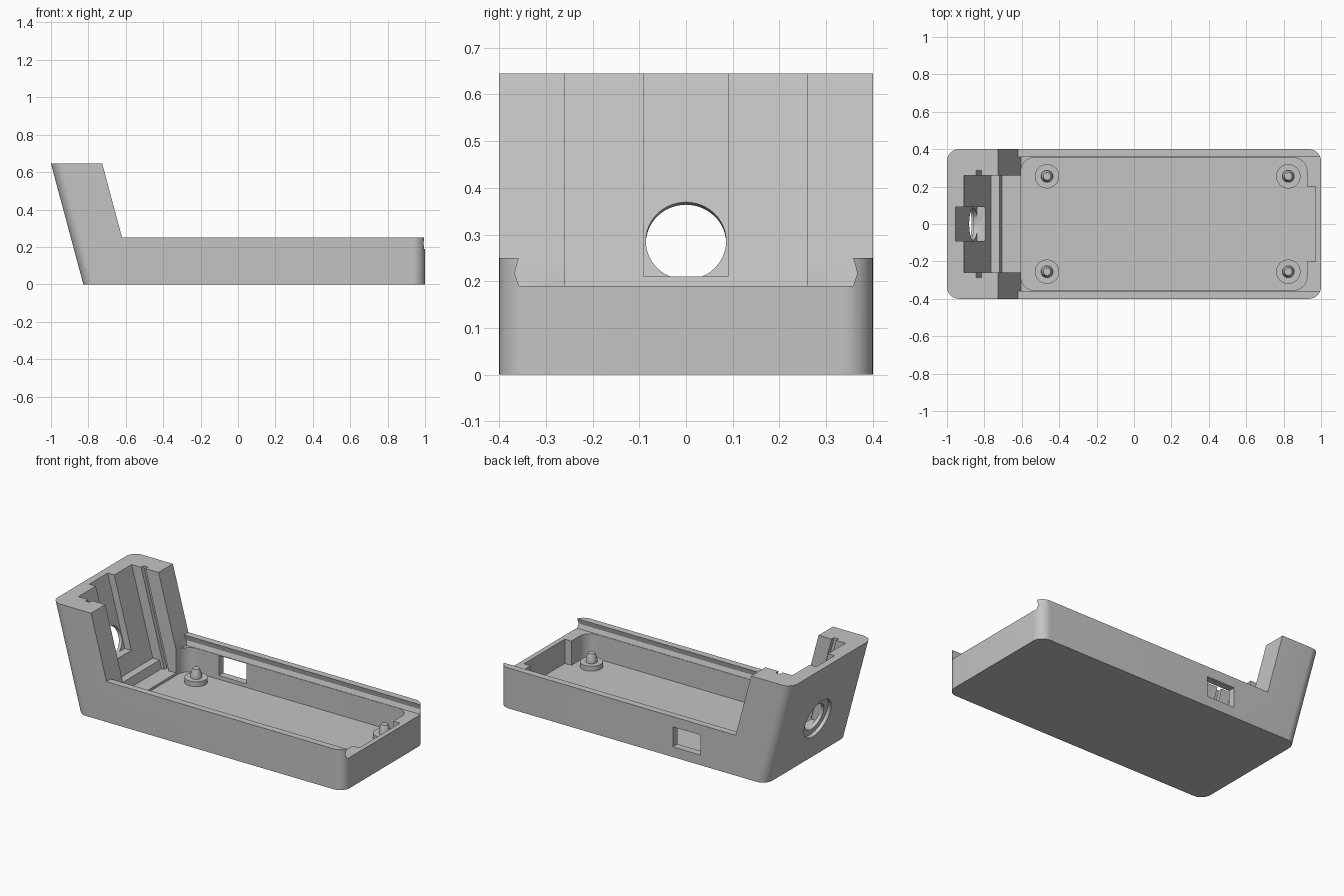
import bpy, bmesh, math
from mathutils import Matrix, Vector

if "Cube" in bpy.data.objects:
    bpy.data.objects.remove(bpy.data.objects["Cube"])

SH = math.tan(math.radians(15))      # backward lean of the tower

grey = bpy.data.materials.new("plain grey")
grey.diffuse_color = (0.55, 0.55, 0.55, 1)
grey.use_nodes = True
grey.node_tree.nodes["Principled BSDF"].inputs["Base Color"].default_value = grey.diffuse_color


def loft(name, a, b):
    """Solid between two matching closed loops of 3D points."""
    bm = bmesh.new()
    va, vb = [bm.verts.new(p) for p in a], [bm.verts.new(p) for p in b]
    bm.faces.new(va)
    bm.faces.new(vb)
    n = len(va)
    for i in range(n):
        bm.faces.new((va[i], va[(i + 1) % n], vb[(i + 1) % n], vb[i]))
    bmesh.ops.recalc_face_normals(bm, faces=bm.faces)
    me = bpy.data.meshes.new(name)
    bm.to_mesh(me)
    bm.free()
    ob = bpy.data.objects.new(name, me)
    bpy.context.collection.objects.link(ob)
    me.materials.append(grey)
    return ob


def xz_prism(name, pts, y0, y1):
    return loft(name, [(x, y0, z) for x, z in pts], [(x, y1, z) for x, z in pts])


def lean(x, z, ref):
    """x on a leaning plane which passes through (x, ref)."""
    return x - SH * (z - ref)


def rounded(x0, x1, y, r, seg=10):
    pts = []
    for cx, cy, a0 in ((x1 - r, y - r, 0), (x0 + r, y - r, 90), (x0 + r, r - y, 180), (x1 - r, r - y, 270)):
        for i in range(seg + 1):
            a = math.radians(a0 + 90 * i / seg)
            pts.append((cx + r * math.cos(a), cy + r * math.sin(a)))
    return pts


def cut(target, cutter):
    m = target.modifiers.new("cut", 'BOOLEAN')
    m.operation, m.solver, m.object = 'DIFFERENCE', 'EXACT', cutter
    bpy.context.view_layer.objects.active = target
    bpy.ops.object.modifier_apply(modifier=m.name)
    bpy.data.objects.remove(cutter)


# Outer shell: rounded outline, left end leaning backwards
H = 0.645
outline = rounded(-0.827, 1.0, 0.4, 0.065)
body = loft("case_body", [(x, y, 0) for x, y in outline],
            [(lean(x, H, 0) if x < 0 else x, y, H) for x, y in outline])

# Space above the tray, leaving the tower standing
cut(body, xz_prism("above_tray", [(-0.62, 0.25), (lean(-0.62, 0.8, 0.25), 0.8), (1.2, 0.8), (1.2, 0.25)], -0.6, 0.6))

# Tray cavity and the thinner end wall
hole = rounded(-0.605, 0.925, 0.355, 0.075)
cut(body, loft("cavity", [(x, y, 0.04) for x, y in hole], [(x, y, 0.22) for x, y in hole]))
cut(body, xz_prism("end_pocket", [(0.8, 0.04), (0.97, 0.04), (0.97, 0.22), (0.8, 0.22)], -0.2, 0.2))

# Sliding lid track with V grooves, open at the right end
track = [(-0.358, 0.19), (0.358, 0.19), (0.367, 0.217), (0.358, 0.25), (0.345, 0.3),
         (-0.345, 0.3), (-0.358, 0.25), (-0.367, 0.217)]
cut(body, loft("lid_track", [(lean(-0.62, z, 0.25), y, z) for y, z in track], [(1.2, y, z) for y, z in track]))

# Tower slot with stepped floor, open towards the tray
T = 0.75
cut(body, xz_prism("tower_slot", [(lean(-0.91, T, H), T), (lean(-0.91, 0.105, H), 0.105), (-0.718, 0.105),
                                  (-0.705, 0.055), (-0.55, 0.055), (-0.55, T)], -0.26, 0.26))

# Board guide grooves in the tower sides
cut(body, xz_prism("board_guides", [(lean(x, z, H), z) for x, z in
                                    ((-0.845, 0.055), (-0.815, 0.055), (-0.815, T), (-0.845, T))], -0.285, 0.285))

# Recess in the middle of the tower back wall
cut(body, xz_prism("back_recess", [(lean(x, z, H), z) for x, z in
                                   ((-0.955, 0.21), (-0.86, 0.21), (-0.86, T), (-0.955, T))], -0.09, 0.09))

# Round opening through the back wall, with a wider outer step
centre = Vector((lean(-0.827, 0.275, 0), 0, 0.275))
axis = Vector((math.cos(math.radians(15)), 0, math.sin(math.radians(15))))
up = Vector((-axis.z, 0, axis.x))
for r, d in ((0.125, 0.022), (0.086, 0.12)):
    ring = [centre + r * (math.cos(a) * up + math.sin(a) * Vector((0, 1, 0)))
            for a in (2 * math.pi * i / 48 for i in range(48))]
    cut(body, loft("opening", [p - axis * 0.05 for p in ring], [p + axis * d for p in ring]))

# Side window in the back wall
cut(body, xz_prism("side_window", [(-0.38, 0.063), (-0.19, 0.063), (-0.19, 0.187), (-0.38, 0.187)], 0.3, 0.5))

# Four mounting posts: wide foot, collar and tapered pin
post_profile = [(0, 0.035), (0.065, 0.035), (0.065, 0.07), (0.032, 0.07), (0.032, 0.09), (0.02, 0.125), (0, 0.125)]
parts = [body]
for x in (-0.465, 0.825):
    for y in (-0.255, 0.255):
        bm = bmesh.new()
        vs = [bm.verts.new((r, 0, z)) for r, z in post_profile]
        es = [bm.edges.new(e) for e in zip(vs, vs[1:])]
        bmesh.ops.spin(bm, geom=vs + es, axis=(0, 0, 1), cent=(0, 0, 0), angle=2 * math.pi, steps=32)
        bmesh.ops.remove_doubles(bm, verts=bm.verts, dist=1e-5)
        bmesh.ops.recalc_face_normals(bm, faces=bm.faces)
        bmesh.ops.transform(bm, matrix=Matrix.Translation((x, y, 0)), verts=bm.verts)
        me = bpy.data.meshes.new("mounting_post")
        bm.to_mesh(me)
        bm.free()
        me.materials.append(grey)
        ob = bpy.data.objects.new("mounting_post", me)
        bpy.context.collection.objects.link(ob)
        parts.append(ob)

# Smooth the rounded surfaces, keep edges sharp
bpy.ops.object.select_all(action='DESELECT')
for ob in parts:
    ob.select_set(True)
bpy.context.view_layer.objects.active = body
bpy.ops.object.shade_smooth_by_angle(angle=math.radians(25))
